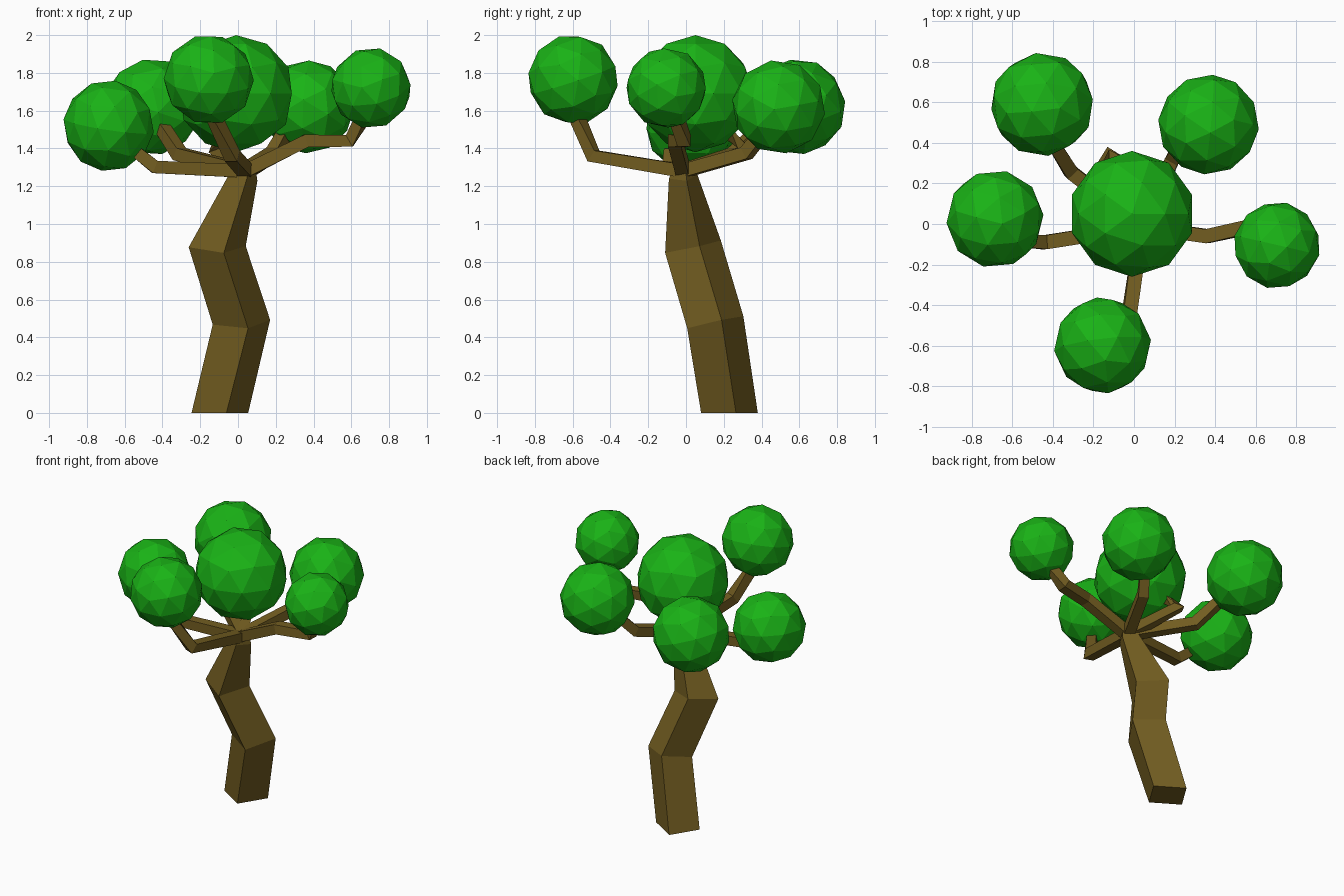
import bpy, bmesh, math
from mathutils import Vector

if "Cube" in bpy.data.objects:
    bpy.data.objects.remove(bpy.data.objects["Cube"])


def material(name, color):
    m = bpy.data.materials.new(name)
    m.diffuse_color = color
    m.use_nodes = True
    m.node_tree.nodes["Principled BSDF"].inputs["Base Color"].default_value = m.diffuse_color
    return m


bark = material("bark", (0.17, 0.11, 0.015, 1))
leaf = material("leaf", (0.01, 0.45, 0.008, 1))


def finish(bm, name, mat):
    bmesh.ops.recalc_face_normals(bm, faces=bm.faces)
    me = bpy.data.meshes.new(name)
    bm.to_mesh(me)
    bm.free()
    me.materials.append(mat)
    ob = bpy.data.objects.new(name, me)
    bpy.context.collection.objects.link(ob)
    return ob


def limb(name, points, radii, side=None, turn=math.pi / 4, flat_start=False):
    """Four-sided tapered tube through the points; side fixes the ring's first axis."""
    pts = [Vector(p) for p in points]
    bm = bmesh.new()
    rings = []
    for i, (p, r) in enumerate(zip(pts, radii)):
        t = Vector()
        if i > 0:
            t += (p - pts[i - 1]).normalized()
        if i < len(pts) - 1:
            t += (pts[i + 1] - p).normalized()
        if flat_start and i == 0:
            t = Vector((0, 0, 1))
        t.normalize()
        u = Vector(side) if side else t.cross(Vector((0, 0, 1)))
        u = (u - t * u.dot(t)).normalized()
        v = t.cross(u)
        rings.append([bm.verts.new(p + r * (u * math.cos(turn + k * math.pi / 2)
                                            + v * math.sin(turn + k * math.pi / 2)))
                      for k in range(4)])
    for a, b in zip(rings, rings[1:]):
        for k in range(4):
            j = (k + 1) % 4
            bm.faces.new((a[k], a[j], b[j], b[k]))
    bm.faces.new(rings[0])
    bm.faces.new(rings[-1])
    return finish(bm, name, bark)


# Crooked trunk
limb("trunk",
     [(-0.096, 0.23, 0.0), (0.018, 0.155, 0.48), (-0.11, 0.037, 0.88),
      (0.03, -0.015, 1.25), (0.045, -0.015, 1.31)],
     [0.154, 0.156, 0.155, 0.078, 0.05],
     side=(1, 0, 0), turn=math.radians(13), flat_start=True)

# Branches fanning out from the trunk top
fork = (0.04, -0.015, 1.28)
branches = {
    "left_branch": [(-0.44, -0.09, 1.302), (-0.53, -0.085, 1.375)],
    "back_left_branch": [(-0.31, 0.255, 1.37), (-0.40, 0.40, 1.51)],
    "back_right_branch": [(0.19, 0.32, 1.375), (0.26, 0.42, 1.50)],
    "right_branch": [(0.36, -0.06, 1.44), (0.59, -0.01, 1.44), (0.66, -0.05, 1.56)],
    "front_branch": [(-0.03, -0.49, 1.36), (-0.125, -0.575, 1.56)],
    "centre_branch": [(-0.11, 0.32, 1.39), (-0.09, 0.20, 1.50)],
}
for name, path in branches.items():
    n = len(path)
    limb(name, [fork] + path, [0.05] + [0.049] * (n - 1) + [0.044])

# Foliage balls
foliage = {
    "centre_foliage": ((-0.01, 0.05, 1.69), 0.31),
    "left_foliage": ((-0.685, 0.025, 1.52), 0.242),
    "back_left_foliage": ((-0.453, 0.589, 1.62), 0.257),
    "back_right_foliage": ((0.367, 0.49, 1.62), 0.249),
    "right_foliage": ((0.704, -0.105, 1.72), 0.215),
    "front_foliage": ((-0.155, -0.598, 1.765), 0.24),
}
for i, (name, (pos, r)) in enumerate(foliage.items()):
    bm = bmesh.new()
    bmesh.ops.create_icosphere(bm, subdivisions=2, radius=r)
    ob = finish(bm, name, leaf)
    ob.location = pos
    ob.rotation_euler = (0.15 * i, 0.1 * i, 0.4 * i)
